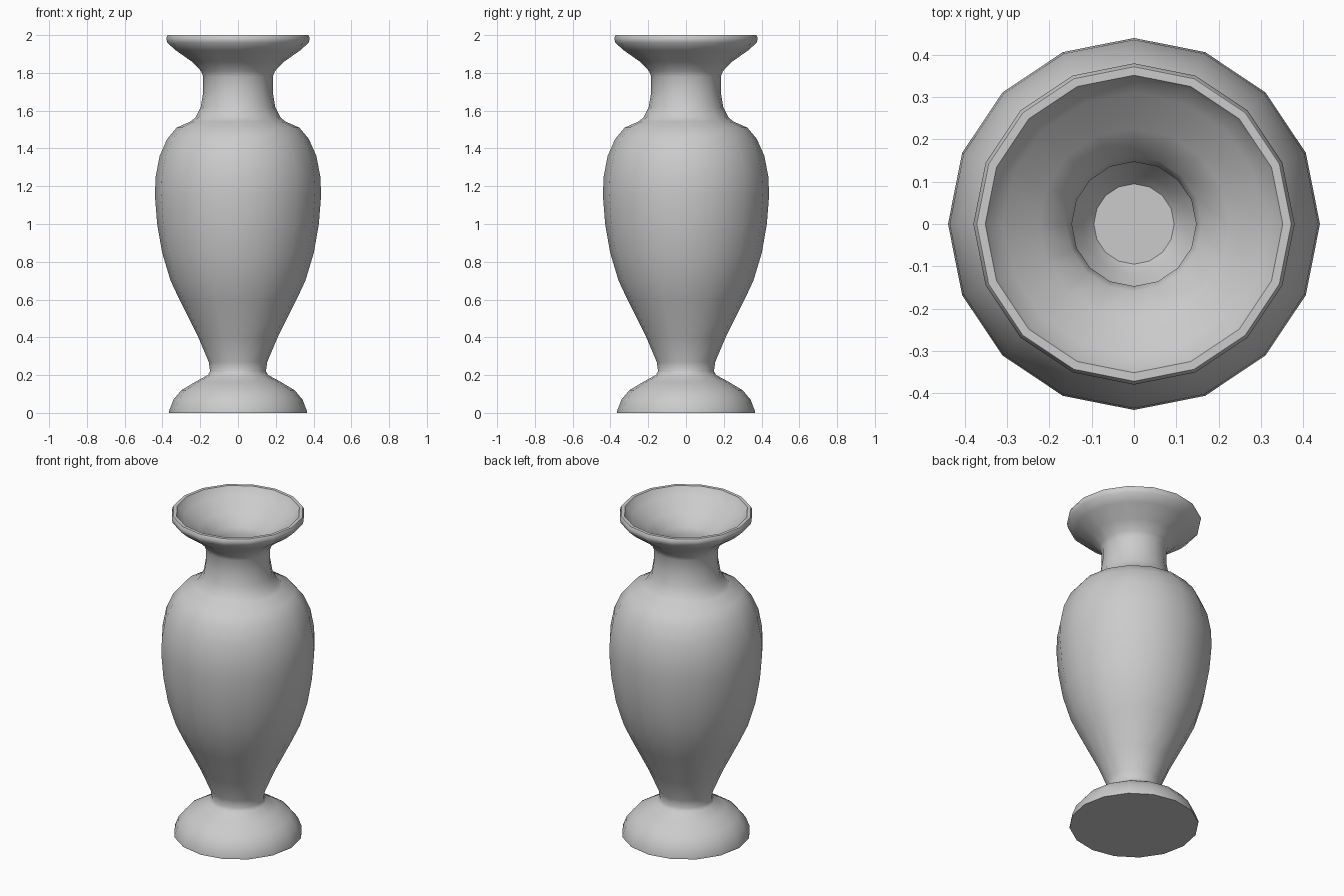
import bpy, bmesh
from math import cos, sin, pi, radians

SIDES = 16

# Outer profile (radius, height), foot to lip
outer = [(0.365, 0), (0.365, 0.01), (0.342, 0.07), (0.30, 0.12), (0.225, 0.165),
         (0.16, 0.2), (0.148, 0.22), (0.155, 0.27), (0.21, 0.4), (0.31, 0.6),
         (0.357, 0.7), (0.402, 0.85), (0.428, 1.0), (0.44, 1.15), (0.436, 1.25),
         (0.415, 1.36), (0.375, 1.45), (0.325, 1.51), (0.25, 1.543), (0.225, 1.565),
         (0.197, 1.62), (0.184, 1.7), (0.184, 1.78), (0.196, 1.81), (0.245, 1.86),
         (0.33, 1.92), (0.375, 1.96), (0.38, 1.985), (0.372, 2.0)]

# Inner profile, lip down to the rounded floor
inner = [(0.352, 2.0), (0.343, 1.985), (0.31, 1.95), (0.225, 1.89), (0.16, 1.83),
         (0.147, 1.79), (0.147, 1.7), (0.16, 1.61), (0.19, 1.54), (0.235, 1.508),
         (0.305, 1.477), (0.345, 1.43), (0.38, 1.345), (0.40, 1.25), (0.404, 1.15),
         (0.392, 1.0), (0.367, 0.86), (0.323, 0.71), (0.277, 0.61), (0.177, 0.41),
         (0.12, 0.28), (0.095, 0.25)]


def lathe(name, profile):
    bm = bmesh.new()
    rings = [[bm.verts.new((r * cos(2 * pi * i / SIDES), r * sin(2 * pi * i / SIDES), z))
              for i in range(SIDES)] for r, z in profile]
    for a, b in zip(rings, rings[1:]):
        for i in range(SIDES):
            j = (i + 1) % SIDES
            bm.faces.new((a[i], a[j], b[j], b[i]))
    # Underside of the foot and floor of the interior
    bm.faces.new(rings[0][::-1])
    bm.faces.new(rings[-1])
    bmesh.ops.recalc_face_normals(bm, faces=bm.faces)
    mesh = bpy.data.meshes.new(name)
    bm.to_mesh(mesh)
    bm.free()
    obj = bpy.data.objects.new(name, mesh)
    bpy.context.collection.objects.link(obj)
    return obj


# Hollow vase body
vase = lathe("vase", outer + inner)
bpy.context.view_layer.objects.active = vase
vase.select_set(True)
bpy.ops.object.shade_smooth_by_angle(angle=radians(50))
